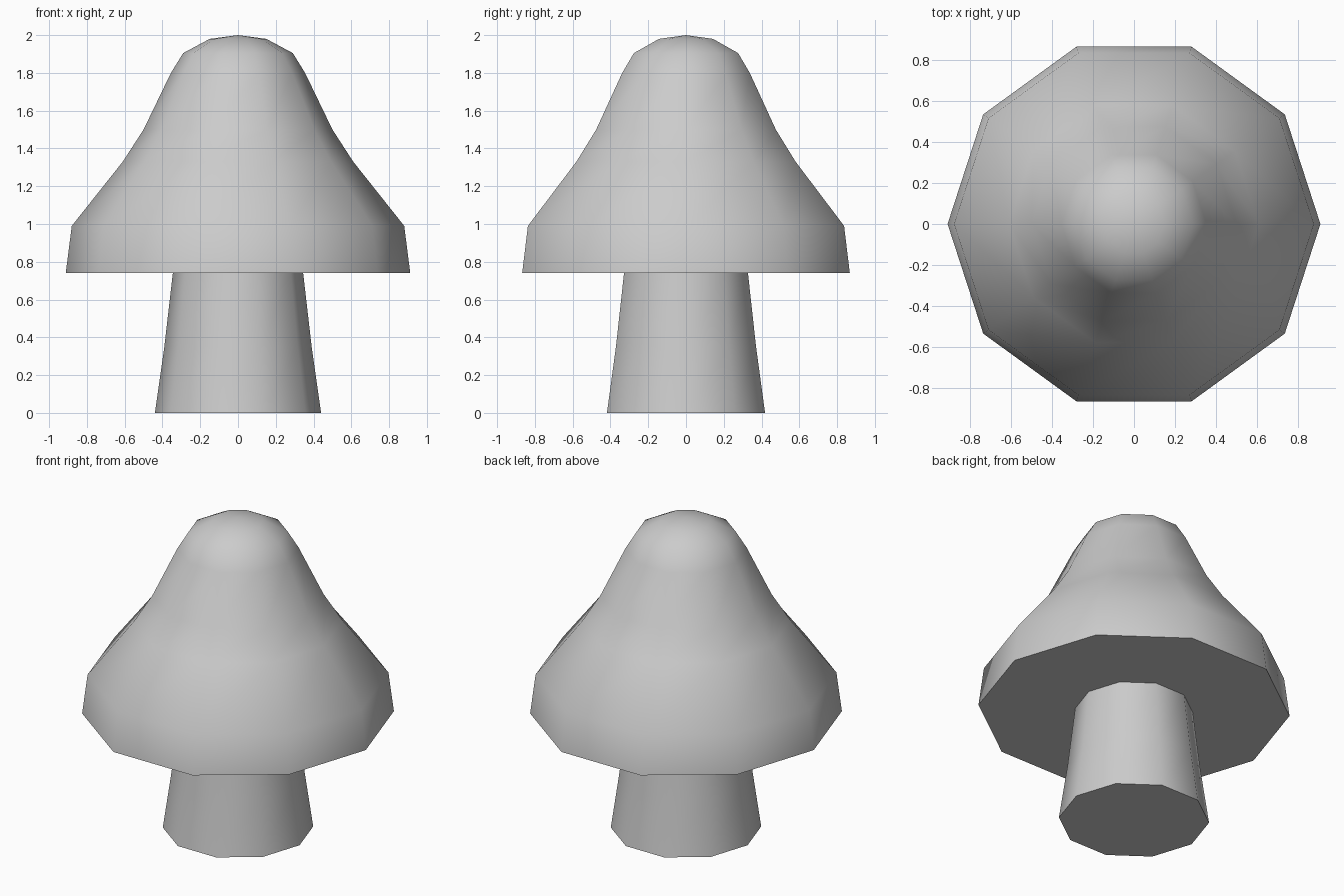
import bpy, bmesh, math

if "Cube" in bpy.data.objects:
    bpy.data.objects.remove(bpy.data.objects["Cube"])

SIDES = 10


def revolve(name, profile):
    """Ten-sided turned solid from (radius, z) points, listed bottom to top."""
    bm = bmesh.new()
    rings = []
    for r, z in profile:
        if r == 0:
            rings.append([bm.verts.new((0, 0, z))])
        else:
            rings.append([bm.verts.new((r * math.cos(math.tau * i / SIDES),
                                        r * math.sin(math.tau * i / SIDES), z))
                          for i in range(SIDES)])
    bm.faces.new(rings[0][::-1])
    for low, high in zip(rings, rings[1:]):
        for i in range(SIDES):
            j = (i + 1) % SIDES
            if len(high) == 1:
                bm.faces.new((low[i], low[j], high[0]))
            else:
                bm.faces.new((low[i], low[j], high[j], high[i]))
    if len(rings[-1]) > 1:
        bm.faces.new(rings[-1])
    bmesh.ops.recalc_face_normals(bm, faces=bm.faces)
    mesh = bpy.data.meshes.new(name)
    bm.to_mesh(mesh)
    bm.free()
    obj = bpy.data.objects.new(name, mesh)
    bpy.context.collection.objects.link(obj)
    bpy.ops.object.select_all(action='DESELECT')
    obj.select_set(True)
    bpy.context.view_layer.objects.active = obj
    bpy.ops.object.shade_smooth_by_angle(angle=math.radians(60))
    return obj


# Tapered stem, reaching slightly into the cap
revolve("mushroom_stem", [(0.44, 0), (0.39, 0.35), (0.345, 0.74), (0.34, 0.78)])

# Bell-shaped cap with a flat underside
revolve("mushroom_cap", [(0.912, 0.74), (0.88, 0.99), (0.61, 1.33), (0.50, 1.50),
                         (0.355, 1.80), (0.29, 1.905), (0.15, 1.98), (0, 2.0)])
